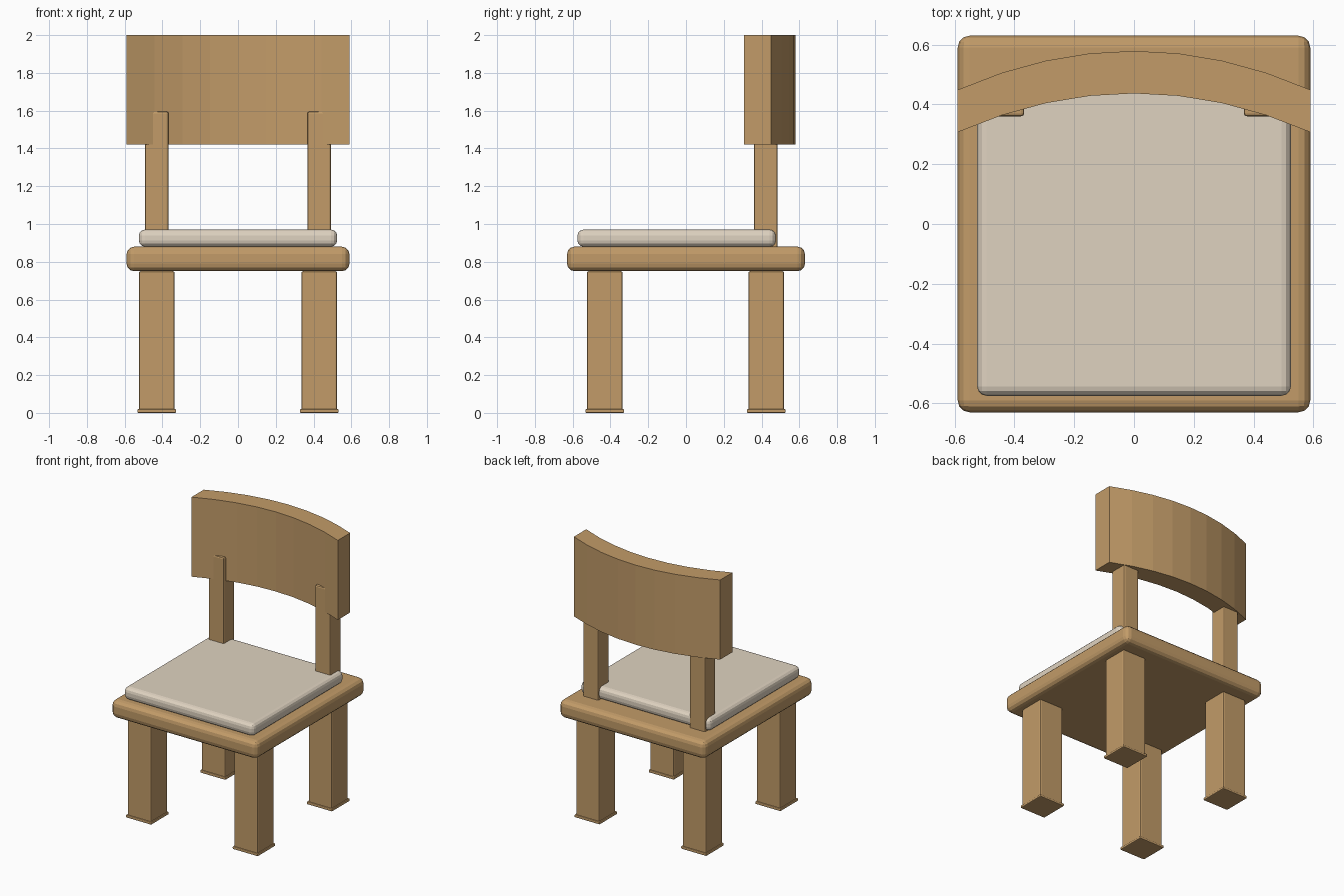
import bpy
import bmesh

old = bpy.data.objects.get("Cube")
if old:
    bpy.data.objects.remove(old, do_unlink=True)


def material(name, rgb):
    m = bpy.data.materials.new(name)
    m.use_nodes = True
    m.diffuse_color = (*rgb, 1)
    m.node_tree.nodes["Principled BSDF"].inputs["Base Color"].default_value = (*rgb, 1)
    return m


wood = material("warm wood", (0.54, 0.33, 0.14))
fabric = material("cream fabric", (0.74, 0.65, 0.53))


def finish(name, bm, mat):
    bmesh.ops.recalc_face_normals(bm, faces=bm.faces)
    mesh = bpy.data.meshes.new(name)
    bm.to_mesh(mesh)
    bm.free()
    mesh.materials.append(mat)
    obj = bpy.data.objects.new(name, mesh)
    bpy.context.collection.objects.link(obj)
    return obj


def block(name, centre, size, z0, z1, mat, bevel, segments):
    """Box standing between z0 and z1 with rounded edges."""
    bm = bmesh.new()
    bmesh.ops.create_cube(bm, size=1)
    bmesh.ops.scale(bm, vec=(*size, z1 - z0), verts=bm.verts)
    bmesh.ops.translate(bm, vec=(*centre, (z0 + z1) / 2), verts=bm.verts)
    obj = finish(name, bm, mat)
    mod = obj.modifiers.new("Rounded edges", 'BEVEL')
    mod.width = bevel
    mod.segments = segments
    return obj


# Seat and cushion
block("seat", (0, 0), (1.18, 1.26), 0.75, 0.88, wood, 0.04, 3)
block("cushion", (0, -0.05), (1.05, 1.05), 0.88, 0.97, fabric, 0.032, 3)

# Legs with foot pads, and back posts
for side, x in (("left", 0.43), ("right", -0.43)):
    for end, y in (("front", -0.43), ("back", 0.425)):
        block(f"{end}_{side}_leg", (x, y), (0.19, 0.19), 0.01, 0.75, wood, 0.01, 2)
        block(f"{end}_{side}_foot_pad", (x, y), (0.205, 0.205), 0, 0.02, wood, 0.006, 2)
    block(f"{side}_back_post", (x, 0.423), (0.125, 0.125), 0.86, 1.595, wood, 0.01, 2)

# Curved backrest: a bowed strip extruded upwards
HALF, STEPS = 0.59, 8
bm = bmesh.new()
xs = [HALF * (2 * i / STEPS - 1) for i in range(STEPS + 1)]
bow = [(x, 0.437 - 0.13 * (x / HALF) ** 2) for x in xs]
outline = bow + [(x, y + 0.142) for x, y in reversed(bow)]
base = bm.faces.new([bm.verts.new((x, y, 1.42)) for x, y in outline])
top = bmesh.ops.extrude_face_region(bm, geom=[base], use_keep_orig=True)
bmesh.ops.translate(bm, vec=(0, 0, 0.58),
                    verts=[v for v in top["geom"] if isinstance(v, bmesh.types.BMVert)])
finish("backrest", bm, wood)
